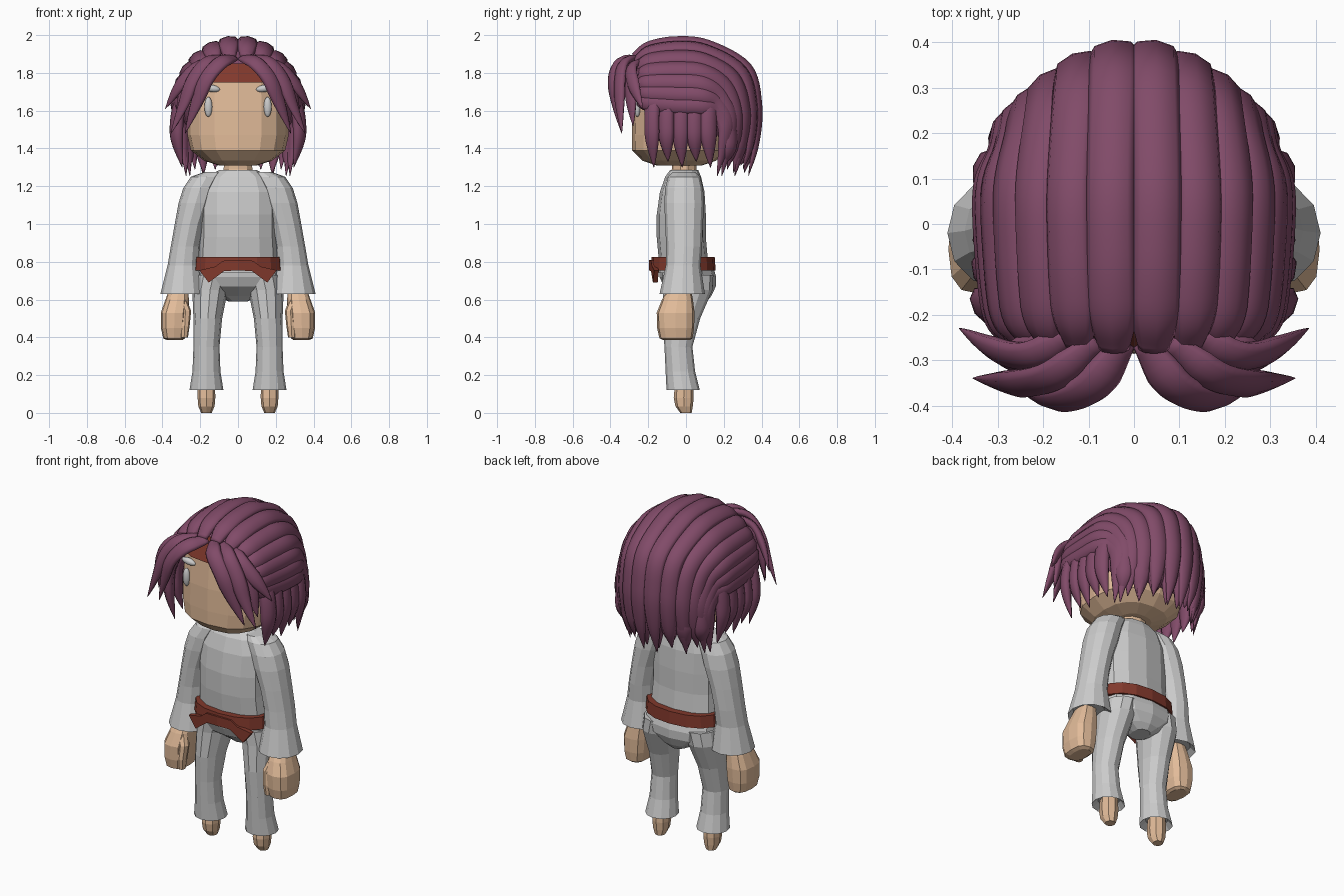
import bpy, bmesh, math
from mathutils import Vector


def material(name, rgb):
    m = bpy.data.materials.new(name)
    m.diffuse_color = (*rgb, 1)
    return m


SKIN = material("skin", (0.76, 0.5, 0.32))
HAIR = material("hair", (0.22, 0.07, 0.14))
RED = material("red_cloth", (0.22, 0.04, 0.025))
WHITE = material("white", (0.9, 0.9, 0.87))


def finish(bm, name, mat=None, mirror=False, smooth=False):
    bmesh.ops.recalc_face_normals(bm, faces=bm.faces)
    for f in bm.faces:
        f.smooth = smooth
    me = bpy.data.meshes.new(name)
    bm.to_mesh(me)
    bm.free()
    ob = bpy.data.objects.new(name, me)
    bpy.context.collection.objects.link(ob)
    if mat:
        me.materials.append(mat)
    if mirror:
        mod = ob.modifiers.new("mirror", 'MIRROR')
        mod.use_mirror_merge = False
    return ob


def skin_rings(bm, rings):
    """Bridge a list of point loops and close both ends."""
    loops = [[bm.verts.new(p) for p in r] for r in rings]
    n = len(loops[0])
    for a, b in zip(loops, loops[1:]):
        for i in range(n):
            bm.faces.new((a[i], a[(i + 1) % n], b[(i + 1) % n], b[i]))
    bm.faces.new(loops[0])
    bm.faces.new(loops[-1])


def oval(cx, cy, z, rx, ry, n, p):
    pts = []
    for i in range(n):
        a = math.tau * i / n - math.pi / 2
        c, s = math.cos(a), math.sin(a)
        pts.append((cx + rx * math.copysign(abs(c) ** (2 / p), c),
                    cy + ry * math.copysign(abs(s) ** (2 / p), s), z))
    return pts


def loft(name, rings, n=12, p=2.3, mat=None, mirror=False):
    bm = bmesh.new()
    skin_rings(bm, [oval(*r, n, p) for r in rings])
    return finish(bm, name, mat, mirror)


# Head, headband, neck
loft("head", [(0, -.035, 1.31, .1, .12), (0, -.035, 1.335, .18, .195), (0, -.035, 1.39, .25, .25),
              (0, -.028, 1.47, .268, .258), (0, -.025, 1.6, .27, .258), (0, -.015, 1.75, .262, .255),
              (0, .01, 1.83, .22, .22), (0, .03, 1.89, .12, .12)], 16, 2.5, SKIN)
loft("headband", [(0, -.015, 1.75, .27, .264), (0, .005, 1.85, .235, .24)], 16, 2.5, RED)
loft("neck", [(0, -.01, 1.24, .095, .075), (0, -.01, 1.29, .08, .065), (0, -.01, 1.36, .075, .065)], 10, 2, SKIN)

# Clothes
loft("shirt", [(0, -.01, .74, .22, .14), (0, -.015, .82, .212, .13), (0, -.025, .93, .205, .13),
               (0, -.025, 1.05, .205, .13), (0, -.02, 1.17, .205, .118), (0, -.015, 1.25, .17, .095),
               (0, -.01, 1.285, .1, .075)])
loft("sleeve", [(.13, -.01, 1.275, .05, .06), (.165, -.01, 1.25, .085, .085), (.2, -.01, 1.19, .09, .1),
                (.225, -.01, 1.11, .09, .105), (.255, -.01, 1, .08, .1), (.278, -.01, .88, .078, .095),
                (.288, -.015, .78, .085, .092), (.293, -.02, .63, .118, .12), (.3, -.02, .66, .085, .085)],
     12, 2.1, None, True)
loft("pelvis", [(0, -.005, .8, .215, .14), (0, .01, .72, .225, .15), (0, .02, .67, .2, .138),
                (0, .045, .62, .11, .09), (0, .05, .59, .05, .06)])
loft("trouser_leg", [(.13, .01, .73, .1, .135), (.148, .01, .65, .094, .13), (.16, -.025, .5, .076, .1),
                     (.167, -.04, .35, .069, .074), (.167, -.03, .22, .074, .078), (.167, -.015, .12, .09, .088),
                     (.167, -.01, .15, .06, .06)], 12, 2.1, None, True)

# Belt and its tied ends
loft("belt", [(0, -.015, .755, .238, .172), (0, -.015, .825, .232, .167)], 16, 2.3, RED)
bm = bmesh.new()
tail = [(0, .81), (.08, .805), (.12, .775), (.205, .755), (.155, .69), (.075, .75), (0, .755)]
skin_rings(bm, [[(x, y + x * .13, z) for x, z in tail] for y in (-.195, -.17)])
finish(bm, "belt_tie", RED, True)

# Hands and feet
loft("hand", [(.31, -.03, .68, .045, .05), (.322, -.045, .6, .062, .082), (.335, -.055, .53, .074, .1),
              (.338, -.055, .45, .07, .098), (.338, -.053, .395, .058, .088), (.335, -.05, .385, .04, .07)],
     12, 2.8, SKIN, True)
loft("thumb", [(.3, -.09, .6, .028, .03), (.278, -.11, .54, .03, .032), (.282, -.12, .46, .026, .03),
               (.285, -.12, .4, .02, .022)], 8, 2.3, SKIN, True)
loft("foot", [(.167, -.01, .17, .045, .047), (.167, -.012, .08, .047, .053), (.167, -.01, .035, .043, .046),
              (.167, 0, 0, .028, .03)], 8, 2.3, SKIN, True)


# Eyes and brows
def blob(name, loc, scale, tilt):
    bm = bmesh.new()
    bmesh.ops.create_uvsphere(bm, u_segments=16, v_segments=10, radius=1)
    ob = finish(bm, name, WHITE, False, True)
    ob.location, ob.scale, ob.rotation_euler = loc, scale, (0, tilt, 0)


for s in (-1, 1):
    blob("eye", (s * .157, -.258, 1.62), (.021, .018, .053), 0)
    blob("eyebrow", (s * .14, -.26, 1.718), (.045, .018, .019), -s * .15)


# Hair locks: flattened tapering tubes swept along smooth paths
def spline(pts, steps=6):
    P = [Vector(p) for p in pts]
    P = [2 * P[0] - P[1]] + P + [2 * P[-1] - P[-2]]
    out = []
    for a, b, c, d in zip(P, P[1:], P[2:], P[3:]):
        for k in range(steps):
            t = k / steps
            out.append(.5 * (2 * b + (c - a) * t + (2 * a - 5 * b + 4 * c - d) * t * t
                             + (3 * b - a - 3 * c + d) * t ** 3))
    return out + [P[-2]]


def lock(bm, pts, w, thick, n=8, taper=.6):
    path = spline(pts)
    rings = []
    for i, p in enumerate(path):
        t = i / (len(path) - 1)
        tan = (path[min(i + 1, len(path) - 1)] - path[max(i - 1, 0)]).normalized()
        side = tan.cross(p - Vector((0, .03, 1.6))).normalized()
        out = side.cross(tan)
        k = min(1, .6 + 2.5 * t) * (1 - .96 * max(0, (t - taper) / (1 - taper)) ** 1.6)
        rings.append([p + k * (w * math.cos(math.tau * j / n) * side + thick * math.sin(math.tau * j / n) * out)
                      for j in range(n)])
    skin_rings(bm, rings)


# Long locks swept from the hairline over the crown and down the back
bm = bmesh.new()
for i, deg in enumerate((9, 26, 42, 56, 68, 79, 89)):
    s, c = math.sin(math.radians(deg)), math.cos(math.radians(deg))
    q = .17 * s * s
    lock(bm, [(.28 * s, -.28 + .03 * s, 1.65 + .24 * c), (.305 * s, -.2, 1.64 + .3 * c),
              (.322 * s, -.06, 1.625 + .343 * c), (.325 * s, .12 - .04 * s, 1.62 + .33 * c),
              (.295 * s, .325 - q, 1.6 + .23 * c), (.285 * s, .378 - q, 1.53 + .1 * c),
              (.285 * s, .37 - q, 1.42), (.275 * s, .335 - q, 1.255 + .035 * (i % 2))],
         .058 - .006 * s, .03, taper=.72)
finish(bm, "long_hair", HAIR, True, True)

# Short locks on the sides and an inner row at the back
bm = bmesh.new()
for i in range(5):
    y = -.18 + .075 * i
    lock(bm, [(.27, y + .01, 1.7), (.315, y, 1.6), (.325, y, 1.46), (.295, y + .01, 1.3 + .03 * (i % 2))],
         .047, .03)
for i in range(4):
    x = .04 + .075 * i
    y = .34 - 1.6 * x * x
    lock(bm, [(x, y - .03, 1.65), (x, y, 1.5), (x, y, 1.4), (x * .95, y - .03, 1.27 + .04 * (i % 2))], .05, .03)
finish(bm, "short_hair", HAIR, True, True)

# Bangs that arc forward and outward
bm = bmesh.new()
lock(bm, [(.02, -.26, 1.88), (.09, -.355, 1.855), (.165, -.385, 1.77), (.22, -.37, 1.64), (.28, -.34, 1.48)], .045, .022)
lock(bm, [(.08, -.26, 1.88), (.17, -.33, 1.85), (.24, -.35, 1.76), (.29, -.35, 1.63), (.355, -.34, 1.48)], .042, .022)
lock(bm, [(.14, -.25, 1.86), (.23, -.29, 1.82), (.31, -.275, 1.73), (.385, -.23, 1.61)], .04, .022)
lock(bm, [(.18, -.24, 1.82), (.25, -.29, 1.77), (.29, -.29, 1.66), (.325, -.28, 1.52)], .042, .022)
finish(bm, "bangs", HAIR, True, True)

# Scalp under the locks
bm = bmesh.new()
bmesh.ops.create_uvsphere(bm, u_segments=24, v_segments=16, radius=1)
for v in bm.verts:
    v.co = Vector((v.co.x * .305, .04 + v.co.y * .3, max(1.42, 1.65 + v.co.z * .3)))
finish(bm, "scalp", HAIR, False, True)
